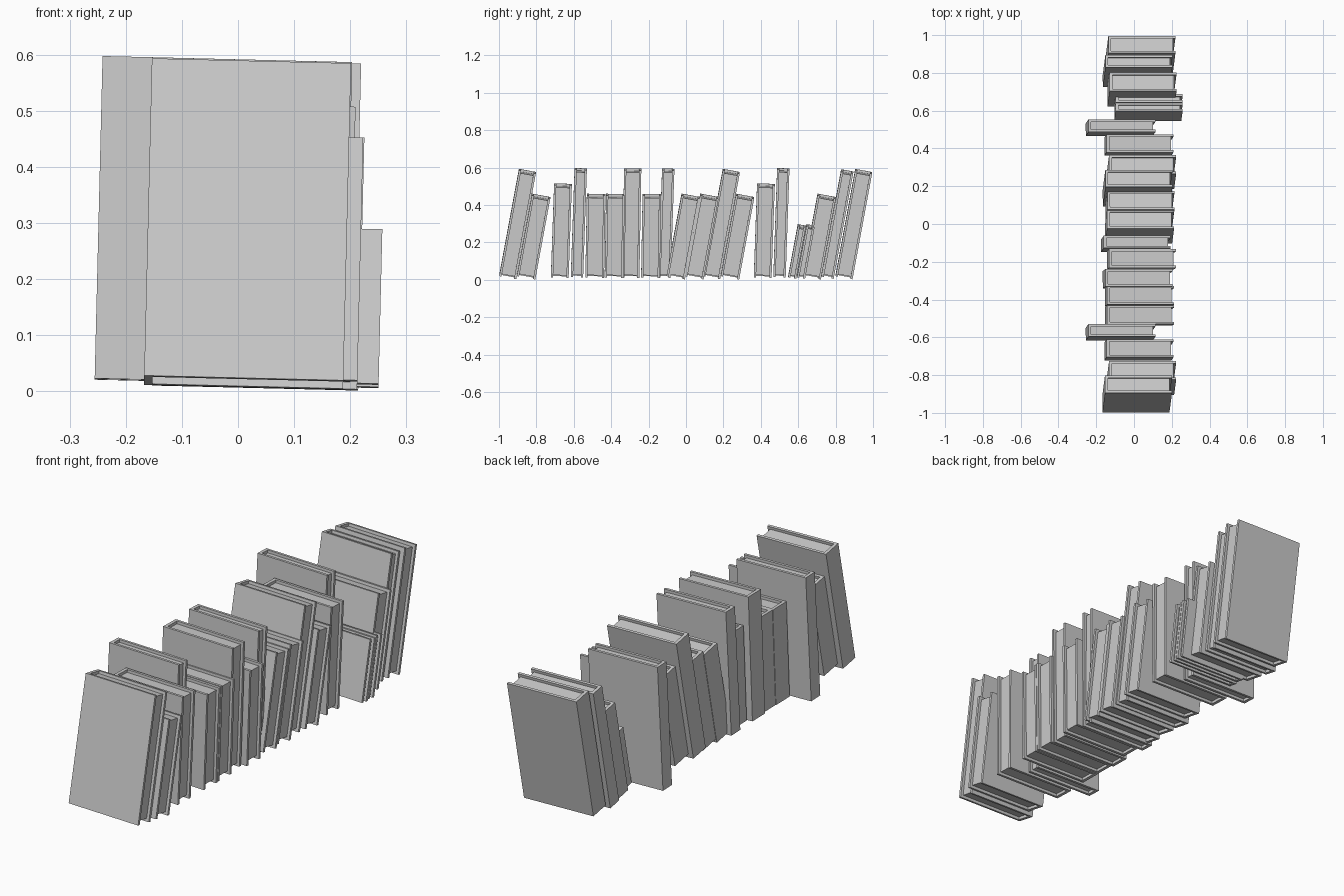
import bpy, bmesh
from math import radians
from mathutils import Matrix

cube = bpy.data.objects.get("Cube")
if cube:
    bpy.data.objects.remove(cube, do_unlink=True)

grey = bpy.data.materials.new("plain grey")
grey.use_nodes = True
COLOUR = (0.6, 0.6, 0.6, 1)
grey.diffuse_color = COLOUR
grey.node_tree.nodes["Principled BSDF"].inputs["Base Color"].default_value = COLOUR

DEPTH, BOARD, SPINE, INSET = 0.355, 0.012, 0.015, 0.013
ROLL = Matrix.Rotation(radians(1.4), 4, 'Y')

# thickness and height of each book format
FORMATS = {"tall": (0.092, 0.575), "slim": (0.066, 0.575), "medium": (0.095, 0.495),
           "short": (0.1, 0.44), "small": (0.044, 0.28)}


def prism(name, outline, z0, z1, matrix):
    """Extrude a flat outline upwards into a solid."""
    bm = bmesh.new()
    face = bm.faces.new([bm.verts.new((x, y, z0)) for x, y in outline])
    ext = bmesh.ops.extrude_face_region(bm, geom=[face])
    top = [v for v in ext["geom"] if isinstance(v, bmesh.types.BMVert)]
    bmesh.ops.translate(bm, verts=top, vec=(0, 0, z1 - z0))
    bmesh.ops.recalc_face_normals(bm, faces=bm.faces)
    mesh = bpy.data.meshes.new(name)
    bm.to_mesh(mesh)
    bm.free()
    mesh.materials.append(grey)
    ob = bpy.data.objects.new(name, mesh)
    ob.matrix_world = matrix
    bpy.context.collection.objects.link(ob)


def book(kind, x, y, lean):
    """U-shaped cover with its spine at -x, and a recessed page block."""
    thick, height = FORMATS[kind]
    r, t = DEPTH / 2, thick / 2
    i, s = t - BOARD, SPINE - r
    place = (Matrix.Translation((x, y, 0.016 - 0.024 * x)) @ ROLL
             @ Matrix.Rotation(radians(-lean), 4, 'X'))
    cover = [(-r, -t), (r, -t), (r, -i), (s, -i), (s, i), (r, i), (r, t), (-r, t)]
    prism(kind + "_book_cover", cover, 0, height, place)
    p = r - INSET
    pages = [(s, -i), (p, -i), (p, i), (s, i)]
    prism(kind + "_book_pages", pages, INSET, height - INSET, place)


# books from front to back: format, x, y, grouped by lean in degrees
ROW = {
    10.5: [("tall", .01, -.953), ("short", .035, -.855), ("short", .024, -.055),
           ("short", .026, .045), ("tall", .012, .137), ("short", .035, .235),
           ("small", .073, .568), ("small", .073, .615), ("short", .037, .672),
           ("slim", .012, .757), ("tall", .028, .845)],
    2: [("medium", .02, -.675), ("slim", -.078, -.583), ("slim", .003, -.115),
        ("medium", .02, .41), ("slim", -.078, .5)],
    1: [("short", .024, -.488), ("short", .024, -.385), ("tall", .012, -.295),
        ("short", .035, -.19)],
}
for lean, books in ROW.items():
    for kind, x, y in books:
        book(kind, x, y, lean)
